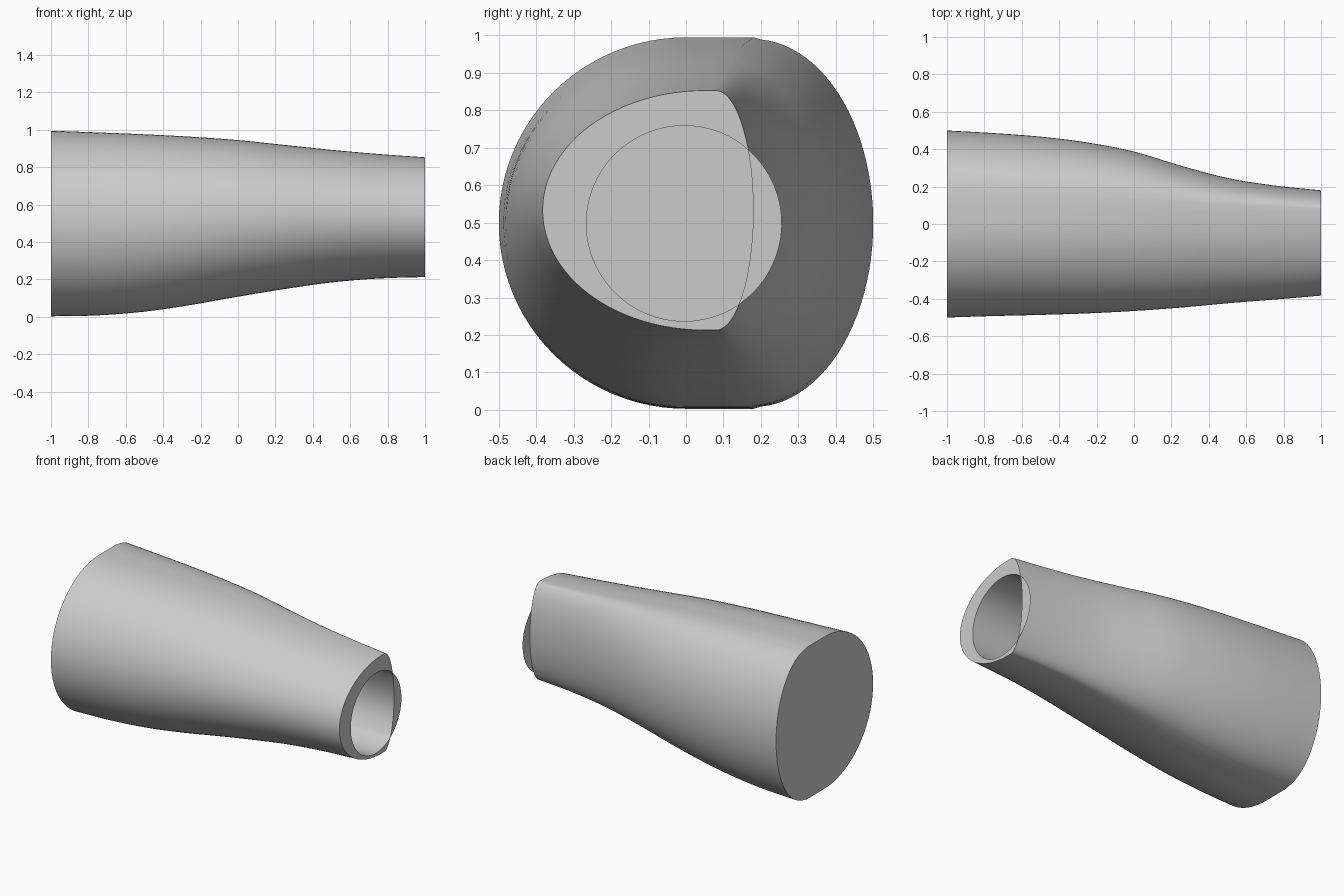
import bpy
import bmesh
from math import sin, cos, pi
from mathutils import Vector

cube = bpy.data.objects.get("Cube")
if cube:
    bpy.data.objects.remove(cube)

grey = bpy.data.materials.new("plain grey")
grey.use_nodes = True
grey.diffuse_color = (0.6, 0.6, 0.6, 1)
grey.node_tree.nodes["Principled BSDF"].inputs["Base Color"].default_value = (0.6, 0.6, 0.6, 1)

# Outline heights and depths at evenly spaced stations along the length
TOP = [0.995, 0.986, 0.976, 0.963, 0.945, 0.919, 0.893, 0.871, 0.853]
BOTTOM = [0.003, 0.008, 0.028, 0.064, 0.108, 0.149, 0.184, 0.205, 0.213]
BACK = [0.5, 0.486, 0.467, 0.436, 0.387, 0.312, 0.246, 0.206, 0.18]
FRONT = [-0.5, -0.492, -0.486, -0.478, -0.465, -0.447, -0.424, -0.404, -0.383]


def sample(values, t):
    """Smooth interpolation through evenly spaced values, t from 0 to 1."""
    f = t * (len(values) - 1)
    i = min(int(f), len(values) - 2)
    u = f - i
    b, c = values[i], values[i + 1]
    a = values[i - 1] if i else 2 * b - c
    d = values[i + 2] if i + 2 < len(values) else 2 * c - b
    return b + u * ((c - a) + u * ((2 * a - 5 * b + 4 * c - d) + u * (3 * (b - c) + d - a))) / 2


def section(t):
    """Two half ellipses joined by short flats at the top and bottom."""
    x = 2 * t - 1
    top, bottom = sample(TOP, t), sample(BOTTOM, t)
    mid, half = (top + bottom) / 2, (top - bottom) / 2
    y1, y2 = 0.05 * t, 0.18 - 0.1 * t
    a, b = y1 - sample(FRONT, t), sample(BACK, t) - y2
    n, pts = 48, []
    for i in range(n + 1):
        ang = -pi / 2 + pi * i / n
        pts.append(Vector((x, y1 - a * cos(ang), mid + half * sin(ang))))
    pts.append(Vector((x, (y1 + y2) / 2, top)))
    for i in range(n + 1):
        ang = pi / 2 - pi * i / n
        # The back half sits slightly lower than the ridge line
        h = half if i in (0, n) else half * (1 - 0.01 * (1 - t))
        pts.append(Vector((x, y2 + b * cos(ang), mid + h * sin(ang))))
    pts.append(Vector((x, (y1 + y2) / 2, bottom)))
    return pts


def bridge(bm, a, b):
    for i in range(len(a)):
        j = (i + 1) % len(a)
        bm.faces.new((a[i], a[j], b[j], b[i]))


def finish(bm, name, recalc=True):
    if recalc:
        bmesh.ops.recalc_face_normals(bm, faces=bm.faces)
    mesh = bpy.data.meshes.new(name)
    bm.to_mesh(mesh)
    bm.free()
    mesh.materials.append(grey)
    ob = bpy.data.objects.new(name, mesh)
    bpy.context.collection.objects.link(ob)
    bpy.ops.object.select_all(action="DESELECT")
    ob.select_set(True)
    bpy.context.view_layer.objects.active = ob
    bpy.ops.object.shade_smooth_by_angle(angle=pi / 5)
    return ob


# Bore: a round hole in the narrow end, limited by the flat back wall
CENTRE, RADIUS = Vector((1, -0.005, 0.498)), 0.261
end = section(1)
rays = [(p - CENTRE).normalized() for p in end]
dists = [(p - CENTRE).length for p in end]


def bore(x, limited):
    ring = []
    for ray, dist in zip(rays, dists):
        p = CENTRE + ray * (min(RADIUS, dist * 0.997) if limited else RADIUS)
        p.x = x
        ring.append(p)
    return ring


# Sleeve: lofted outside, end rim, bore wall and bore floor in one shell
bm = bmesh.new()
steps = 40
rings = [section(i / steps) for i in range(steps + 1)]
rings += [bore(1, True), bore(0, False), bore(-0.9, False)]
loops = [[bm.verts.new(p) for p in ring] for ring in rings]
for lower, upper in zip(loops, loops[1:]):
    bridge(bm, lower, upper)
bm.faces.new(loops[0])
bm.faces.new(loops[-1])
finish(bm, "tapered_sleeve")

# Rim flap: thin crescent of the bore circle reaching past the back wall
bm = bmesh.new()
count = len(end)
for i in range(count):
    j = (i + 1) % count
    if max(RADIUS - dists[i], RADIUS - dists[j]) > 0:
        inner = [CENTRE + rays[k] * dists[k] for k in (i, j)]
        outer = [CENTRE + rays[k] * max(RADIUS, dists[k] + 0.0005) for k in (j, i)]
        bm.faces.new([bm.verts.new(p) for p in inner + outer])
bmesh.ops.remove_doubles(bm, verts=bm.verts, dist=0.0001)
for face in bm.faces:
    face.normal_update()
    if face.normal.x < 0:
        face.normal_flip()
finish(bm, "rim_flap", False)
